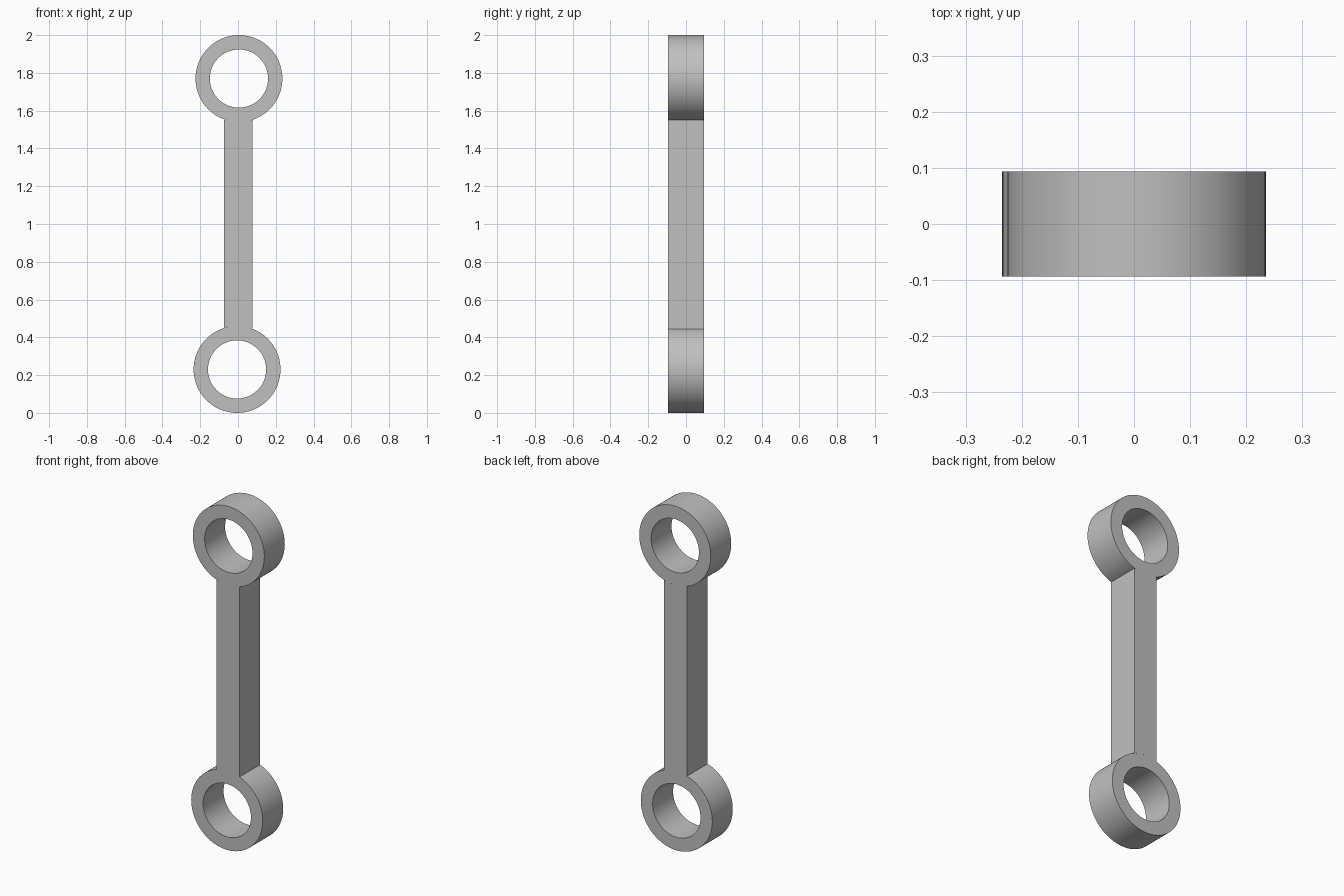
import bpy, bmesh, math

cube = bpy.data.objects.get("Cube")
if cube:
    bpy.data.objects.remove(cube, do_unlink=True)

OUTER, INNER, HALF_DEPTH = 0.23, 0.154, 0.094
OFFSET = 0.005
LOW_Z, HIGH_Z = OUTER, 2 - OUTER
BAR_LEFT, BAR_RIGHT, BAR_TOP = -0.073, 0.076, 1.55

grey = bpy.data.materials.new("plain grey")
grey.use_nodes = True
colour = (0.53, 0.53, 0.53, 1)
grey.diffuse_color = colour
grey.node_tree.nodes["Principled BSDF"].inputs["Base Color"].default_value = colour


def finish(name, bm):
    bmesh.ops.recalc_face_normals(bm, faces=bm.faces)
    mesh = bpy.data.meshes.new(name)
    bm.to_mesh(mesh)
    bm.free()
    mesh.materials.append(grey)
    obj = bpy.data.objects.new(name, mesh)
    bpy.context.collection.objects.link(obj)
    bpy.ops.object.select_all(action="DESELECT")
    obj.select_set(True)
    bpy.context.view_layer.objects.active = obj
    bpy.ops.object.shade_smooth_by_angle(angle=math.radians(30))
    return obj


def ring(name, cx, cz, sides=96):
    """Square-edged ring with its hole running along y."""
    bm = bmesh.new()
    profile = [(INNER, -HALF_DEPTH), (OUTER, -HALF_DEPTH),
               (OUTER, HALF_DEPTH), (INNER, HALF_DEPTH)]
    loops = []
    for i in range(sides):
        a = math.tau * i / sides
        loops.append([bm.verts.new((cx + r * math.cos(a), y, cz + r * math.sin(a)))
                      for r, y in profile])
    for i in range(sides):
        a, b = loops[i], loops[(i + 1) % sides]
        for j in range(4):
            k = (j + 1) % 4
            bm.faces.new((a[j], a[k], b[k], b[j]))
    return finish(name, bm)


def arc_height(x, cx):
    return math.sqrt(OUTER ** 2 - (x - cx) ** 2)


# End rings, set slightly to opposite sides
ring("upper_ring", OFFSET, HIGH_Z)
ring("lower_ring", -OFFSET, LOW_Z)

# Connecting bar, its ends fitted to the rings
steps = 12
xs = [BAR_LEFT + (BAR_RIGHT - BAR_LEFT) * i / steps for i in range(steps + 1)]
outline = [(x, LOW_Z + arc_height(x, -OFFSET)) for x in xs]
outline += [(x, min(BAR_TOP, HIGH_Z - arc_height(x, OFFSET))) for x in reversed(xs)]
bm = bmesh.new()
face = bm.faces.new([bm.verts.new((x, -HALF_DEPTH, z)) for x, z in outline])
extruded = bmesh.ops.extrude_face_region(bm, geom=[face])["geom"]
bmesh.ops.translate(bm, vec=(0, 2 * HALF_DEPTH, 0),
                    verts=[v for v in extruded if isinstance(v, bmesh.types.BMVert)])
finish("connecting_bar", bm)
